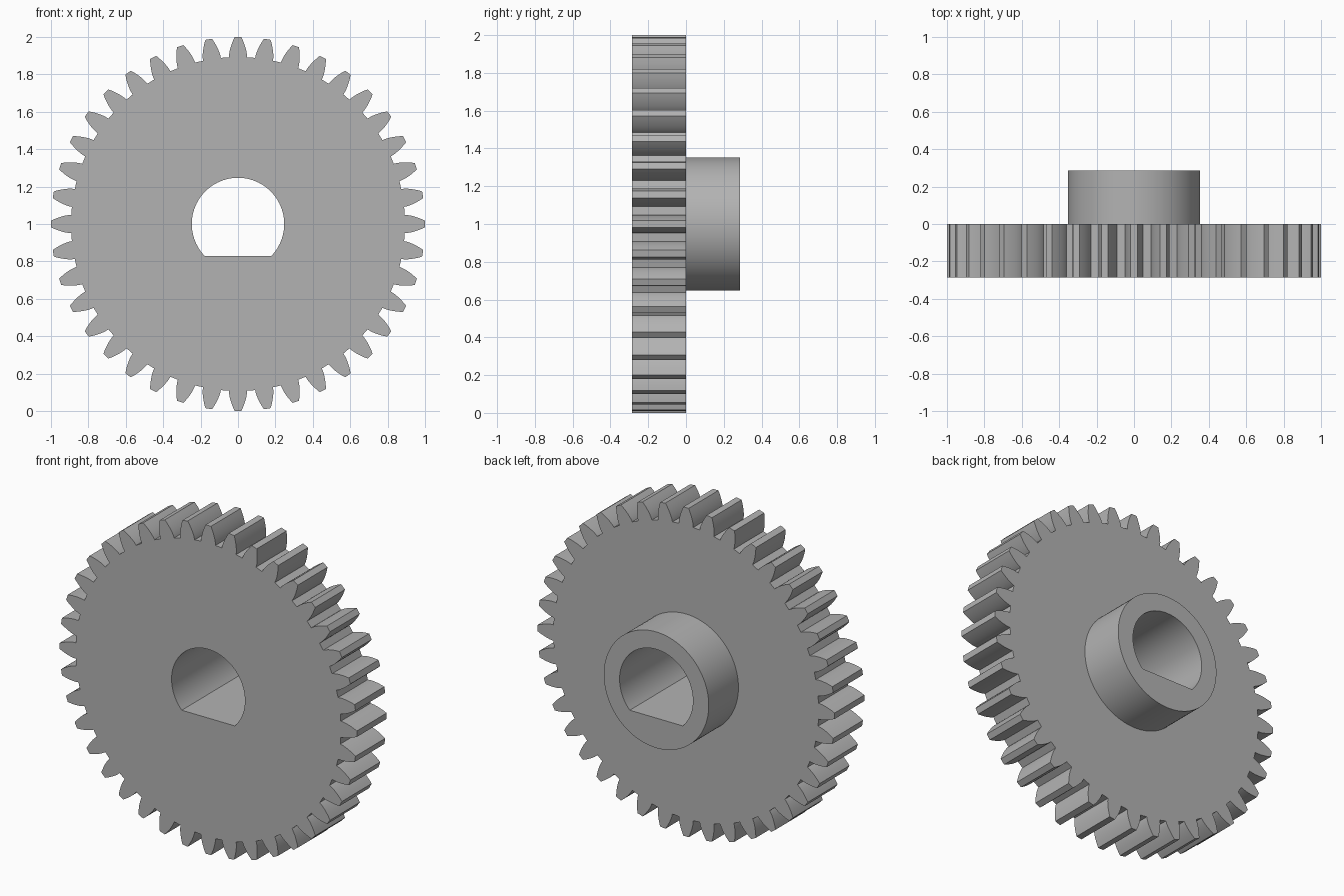
import bpy, bmesh
from math import sin, cos, pi, tan, acos, asin, sqrt, radians

if "Cube" in bpy.data.objects:
    bpy.data.objects.remove(bpy.data.objects["Cube"], do_unlink=True)

# Gear proportions: standard involute teeth
TEETH = 40
MODULE = 2 / (TEETH + 2)
TIP_R = 1.0
PITCH_R = MODULE * TEETH / 2
ROOT_R = PITCH_R - 1.25 * MODULE
PRESSURE = radians(20)
BASE_R = PITCH_R * cos(PRESSURE)
WIDTH = 6 * MODULE
HUB_R, BORE_R, FLAT_DROP = 0.353, 0.247, 0.171


def polar(r, a):
    """Point in the x-z plane, angle measured from straight up."""
    return (r * sin(a), 1 + r * cos(a))


def half_angle(r):
    """Half the angular thickness of a tooth at radius r."""
    press = acos(min(1, BASE_R / r))
    inv = tan(press) - press
    return pi / (2 * TEETH) + tan(PRESSURE) - PRESSURE - inv


def gear_outline(steps=6):
    flank = [ROOT_R] + [BASE_R + (TIP_R - BASE_R) * i / steps for i in range(steps + 1)]
    pts = []
    for t in range(TEETH):
        mid = 2 * pi * t / TEETH
        pts += [polar(r, mid - half_angle(r)) for r in flank]
        pts += [polar(r, mid + half_angle(r)) for r in reversed(flank)]
    return pts


def circle_outline(r, n=96):
    return [polar(r, 2 * pi * i / n) for i in range(n)]


def bore_outline(n=72):
    # Round bore closed by a flat chord at the bottom
    end = pi / 2 + asin(FLAT_DROP / BORE_R)
    return [polar(BORE_R, -end + 2 * end * i / n) for i in range(n + 1)]


bm = bmesh.new()


def loop(points, y):
    return [bm.verts.new((x, y, z)) for x, z in points]


def edges_of(vs):
    pairs = zip(vs, vs[1:] + vs[:1])
    return [bm.edges.get(p) or bm.edges.new(p) for p in pairs]


def wall(a, b):
    n = len(a)
    for i in range(n):
        j = (i + 1) % n
        bm.faces.new((a[i], a[j], b[j], b[i]))


def ring_face(outer, inner):
    bmesh.ops.triangle_fill(bm, use_beauty=True, use_dissolve=False,
                            edges=edges_of(outer) + edges_of(inner))


# Toothed rim, hub and through bore as one closed body
rim_front, rim_back = loop(gear_outline(), -WIDTH), loop(gear_outline(), 0)
hub_base, hub_end = loop(circle_outline(HUB_R), 0), loop(circle_outline(HUB_R), WIDTH)
bore_front, bore_back = loop(bore_outline(), -WIDTH), loop(bore_outline(), WIDTH)
wall(rim_front, rim_back)
wall(hub_base, hub_end)
wall(bore_front, bore_back)
ring_face(rim_front, bore_front)
ring_face(rim_back, hub_base)
ring_face(hub_end, bore_back)
bmesh.ops.recalc_face_normals(bm, faces=bm.faces[:])

mesh = bpy.data.meshes.new("gear_wheel_with_hub")
bm.to_mesh(mesh)
bm.free()
gear = bpy.data.objects.new("gear_wheel_with_hub", mesh)
bpy.context.collection.objects.link(gear)

# Plain grey metal
grey = bpy.data.materials.new("grey")
grey.use_nodes = True
colour = (0.45, 0.45, 0.45, 1)
grey.diffuse_color = colour
grey.node_tree.nodes["Principled BSDF"].inputs["Base Color"].default_value = colour
mesh.materials.append(grey)

# Smooth round walls, crisp edges
bpy.ops.object.select_all(action='DESELECT')
gear.select_set(True)
bpy.context.view_layer.objects.active = gear
bpy.ops.object.shade_smooth_by_angle(angle=radians(25))
